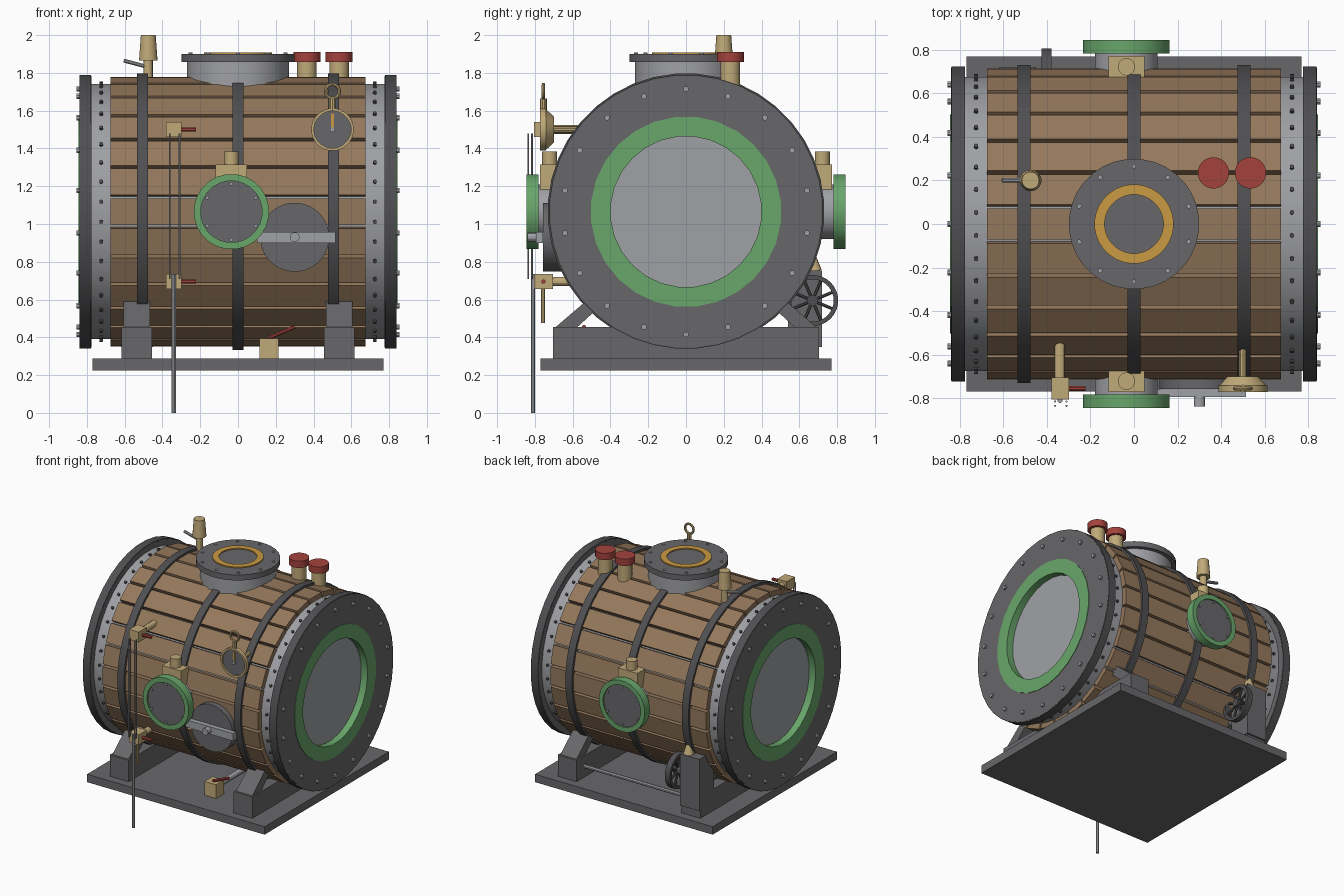
import bpy, bmesh
from math import sin, cos, pi, radians
from mathutils import Vector, Matrix

if "Cube" in bpy.data.objects:
    bpy.data.objects.remove(bpy.data.objects["Cube"])


def material(name, *rgb):
    m = bpy.data.materials.new(name)
    m.use_nodes = True
    m.diffuse_color = (*rgb, 1)
    m.node_tree.nodes["Principled BSDF"].inputs["Base Color"].default_value = (*rgb, 1)
    return m


WOOD = material("wood", .30, .19, .107)
IRON = material("iron", .137, .137, .145)
DARK = material("dark_iron", .08, .08, .085)
STEEL = material("steel", .35, .355, .375)
GREEN = material("green_paint", .14, .38, .145)
BRASS = material("brass", .53, .40, .19)
GOLD = material("gold", .59, .32, .055)
RED = material("red_paint", .37, .055, .045)

CZ = 1.065  # height of the barrel axis
made = []


def finish(name, bm, mat):
    bmesh.ops.remove_doubles(bm, verts=bm.verts, dist=1e-5)
    bmesh.ops.recalc_face_normals(bm, faces=bm.faces)
    me = bpy.data.meshes.new(name)
    bm.to_mesh(me)
    bm.free()
    me.materials.append(mat)
    ob = bpy.data.objects.new(name, me)
    bpy.context.collection.objects.link(ob)
    made.append(ob)
    return ob


def revolve(bm, p0, p1, outer, inner=0, top=None, segs=24):
    """Cylinder, cone or tube from p0 to p1."""
    p0, p1 = Vector(p0), Vector(p1)
    axis = p1 - p0
    top = outer if top is None else top
    mat = Matrix.Translation(p0) @ axis.to_track_quat('Z', 'Y').to_matrix().to_4x4()
    h = axis.length
    profile = [(inner, 0), (outer, 0), (top, h), (inner, h)]
    rings = []
    for i in range(segs):
        a = 2 * pi * (i + .5) / segs
        rings.append([bm.verts.new(mat @ Vector((r * cos(a), r * sin(a), z))) for r, z in profile])
    for i in range(segs):
        a, b = rings[i], rings[(i + 1) % segs]
        for k in range(4 if inner else 3):
            n = (k + 1) % 4
            bm.faces.new((a[k], b[k], b[n], a[n]))


def round_part(name, mat, p0, p1, outer, inner=0, top=None, segs=24):
    bm = bmesh.new()
    revolve(bm, p0, p1, outer, inner, top, segs)
    return finish(name, bm, mat)


def rods(name, mat, pairs, r, segs=8):
    bm = bmesh.new()
    for p0, p1 in pairs:
        revolve(bm, p0, p1, r, segs=segs)
    return finish(name, bm, mat)


def add_box(bm, lo, hi, matrix=Matrix()):
    lo, hi = Vector(lo), Vector(hi)
    size = Matrix.Diagonal((*(hi - lo), 1))
    bmesh.ops.create_cube(bm, size=1, matrix=matrix @ Matrix.Translation((lo + hi) / 2) @ size)


def box(name, mat, lo, hi):
    bm = bmesh.new()
    add_box(bm, lo, hi)
    return finish(name, bm, mat)


# Barrel: inner shell, flat staves and hoops
round_part("shell", STEEL, (-.777, 0, CZ), (.777, 0, CZ), .677, segs=40)
bm = bmesh.new()
STAVES = 28
for i in range(STAVES):
    turn = Matrix.Translation((0, 0, CZ)) @ Matrix.Rotation(2 * pi * i / STAVES, 4, 'X')
    add_box(bm, (-.675, .665, -.071), (.675, .714, .071), turn)
finish("staves", bm, WOOD)
for name, x in (("right", -.505), ("middle", 0), ("left", .505)):
    round_part(name + "_hoop", DARK, (x - .029, 0, CZ), (x + .029, 0, CZ), .733, .70, segs=40)

# Barrel ends
for name, s in (("right", -1), ("left", 1)):
    def along(x, r=0, a=0):
        return (s * x, r * sin(a), CZ + r * cos(a))
    round_part(name + "_end_flange", IRON, along(.776), along(.84), .72, .49, segs=40)
    round_part(name + "_end_rim", DARK, along(.777), along(.839), .726, .715, segs=40)
    round_part(name + "_end_ring", GREEN, along(.776), along(.844), .505, .40, segs=28)
    round_part(name + "_end_window", STEEL, along(.776), along(.79), .41, segs=28)
    turns = [2 * pi * i / 18 for i in range(18)]
    rods(name + "_flange_bolts", STEEL,
         [(along(.83, .65, a), along(.856, .65, a)) for a in turns], .015)
    turns = [2 * pi * (i + .5) / 40 for i in range(40)]
    rods(name + "_shell_bolts", DARK,
         [(along(.725, .66, a), along(.725, .69, a)) for a in turns], .011, 6)

# Base plate and saddles
box("base_plate", IRON, (-.77, -.77, .225), (.77, .77, .287))
for name, s in (("right", -1), ("left", 1)):
    x0, x1 = sorted((s * .455, s * .618))
    box(name + "_saddle_beam", IRON, (x0, -.705, .285), (x1, .705, .455))
    bm = bmesh.new()
    for side in (-1, 1):
        outline = [(.695, .45), (.58, .45), (.47, .55), (.52, .60)]
        base = [bm.verts.new((x0 + .012, side * y, z)) for y, z in outline]
        face = bm.faces.new(base)
        ext = bmesh.ops.extrude_face_region(bm, geom=[face], use_keep_orig=True)
        moved = [v for v in ext["geom"] if isinstance(v, bmesh.types.BMVert)]
        bmesh.ops.translate(bm, verts=moved, vec=(x1 - x0 - .024, 0, 0))
    finish(name + "_saddle_struts", bm, IRON)

# Top hatch
round_part("hatch_neck", STEEL, (0, 0, 1.66), (0, 0, 1.86), .27, segs=32)
round_part("hatch_lid", IRON, (0, 0, 1.857), (0, 0, 1.90), .30, segs=32)
round_part("hatch_ring", GOLD, (0, 0, 1.89), (0, 0, 1.908), .182, .135, segs=32)
rods("hatch_bolts", STEEL, [((.265 * cos(a), .265 * sin(a), 1.89), (.265 * cos(a), .265 * sin(a), 1.907))
                            for a in [2 * pi * (i + .5) / 10 for i in range(10)]], .011)

# Side ports, front and back
PX = -.035
for name, s in (("front", -1), ("back", 1)):
    round_part(name + "_port_neck", STEEL, (PX, s * .65, CZ), (PX, s * .80, CZ), .145)
    round_part(name + "_port_ring", GREEN, (PX, s * .782, CZ), (PX, s * .845, CZ), .20, .163)
    round_part(name + "_port_cover", IRON, (PX, s * .79, CZ), (PX, s * .835, CZ), .168)
    spots = [(PX + .148 * sin(a), CZ + .148 * cos(a)) for a in [2 * pi * i / 6 for i in range(6)]]
    rods(name + "_port_bolts", STEEL, [((x, s * .83, z), (x, s * .845, z)) for x, z in spots], .01)
    y0, y1 = sorted((s * .675, s * .772))
    box(name + "_port_block", BRASS, (PX - .083, y0, 1.18), (PX + .083, y1, 1.315))
    round_part(name + "_port_plug", BRASS, (PX, s * .722, 1.31), (PX, s * .722, 1.385), .04, segs=16)

# Hand hole cover with its clamp bar
round_part("handhole_cover", IRON, (.30, -.66, .93), (.30, -.757, .93), .183, segs=32)
box("clamp_bar", STEEL, (.10, -.795, .90), (.515, -.757, .958))
round_part("clamp_bolt", STEEL, (.30, -.79, .93), (.30, -.838, .93), .026, segs=12)

# Level gauge with cocks, guard rods and drain pipe
for name, z in (("upper", 1.50), ("lower", .695)):
    box(name + "_cock_block", BRASS, (-.38, -.805, z - .04), (-.298, -.705, z + .04))
    rods(name + "_cock_stem", BRASS, [((-.34, -.71, z), (-.34, -.54, z))], .025, 12)
    rods(name + "_cock_handle", RED, [((-.30, -.755, z), (-.222, -.755, z))], .012)
rods("gauge_guard_rods", STEEL, [((x, y, .71), (x, y, 1.48)) for x in (-.362, -.31) for y in (-.835, -.815)], .005, 6)
rods("drain_pipe", STEEL, [((-.34, -.81, 0), (-.34, -.81, .735))], .012)
rods("blowdown_pipe", BRASS, [((-.34, -.757, .475), (-.34, -.757, .66))], .011)

# Pressure gauge
GX, GZ = .50, 1.50
round_part("dial_back", BRASS, (GX, -.70, GZ), (GX, -.745, GZ), .07, top=.112)
round_part("dial_rim", BRASS, (GX, -.742, GZ), (GX, -.772, GZ), .113, .098)
round_part("dial_face", IRON, (GX, -.742, GZ), (GX, -.76, GZ), .10)
box("dial_needle", GOLD, (GX - .008, -.767, GZ), (GX + .008, -.759, GZ + .085))
round_part("dial_pin", STEEL, (GX, -.755, GZ), (GX, -.772, GZ), .014, segs=12)
rods("dial_stem", BRASS, [((GX, -.71, GZ), (GX, -.55, GZ)), ((GX, -.755, 1.60), (GX, -.755, 1.665))], .018, 10)
bpy.ops.mesh.primitive_torus_add(major_radius=.037, minor_radius=.009, major_segments=20, minor_segments=8,
                                 location=(GX, -.755, 1.702), rotation=(pi / 2, 0, 0))
loop = bpy.context.object
loop.name = "dial_loop"
loop.data.materials.append(BRASS)
made.append(loop)

# Safety valves
for name, x in (("inner", .365), ("outer", .535)):
    round_part(name + "_valve_body", BRASS, (x, .235, 1.70), (x, .235, 1.86), .052)
    round_part(name + "_valve_cap", RED, (x, .235, 1.857), (x, .235, 1.91), .072)

# Whistle
round_part("whistle_stem", BRASS, (-.475, .20, 1.72), (-.475, .20, 1.87), .026, segs=12)
round_part("whistle_bell", BRASS, (-.475, .20, 1.865), (-.475, .20, 2.0), .05, top=.04, segs=16)
rods("whistle_lever", STEEL, [((-.605, .20, 1.865), (-.48, .20, 1.832))], .011)

# Drain valve under the barrel
box("drain_valve", BRASS, (.115, -.58, .287), (.215, -.48, .395))
rods("drain_handle", RED, [((.165, -.54, .398), (.30, -.54, .455))], .011)
rods("drain_line", STEEL, [((.165, -.49, .345), (.165, -.10, .345))], .022, 12)

# Pump with handwheel at the back
box("pump_housing", IRON, (-.62, .54, .35), (-.45, .72, .755))
round_part("pump_fitting", BRASS, (-.50, .68, .75), (-.50, .665, .835), .04, top=.022, segs=12)
WX, WY, WZ = -.402, .67, .595
round_part("wheel_rim", DARK, (WX - .022, WY, WZ), (WX + .022, WY, WZ), .136, .112, segs=28)
round_part("wheel_hub", DARK, (-.46, WY, WZ), (WX + .025, WY, WZ), .03, segs=12)
rods("wheel_spokes", DARK, [((WX, WY, WZ), (WX, WY + .115 * cos(a), WZ + .115 * sin(a)))
                            for a in [2 * pi * (i + .5) / 8 for i in range(8)]], .009)
rods("tie_rod", STEEL, [((-.46, .61, .375), (.46, .61, .375))], .014)

# Smooth the round parts, keeping edges sharp
bpy.ops.object.select_all(action='DESELECT')
for ob in made:
    ob.select_set(True)
bpy.context.view_layer.objects.active = made[0]
bpy.ops.object.shade_smooth_by_angle(angle=radians(30))
